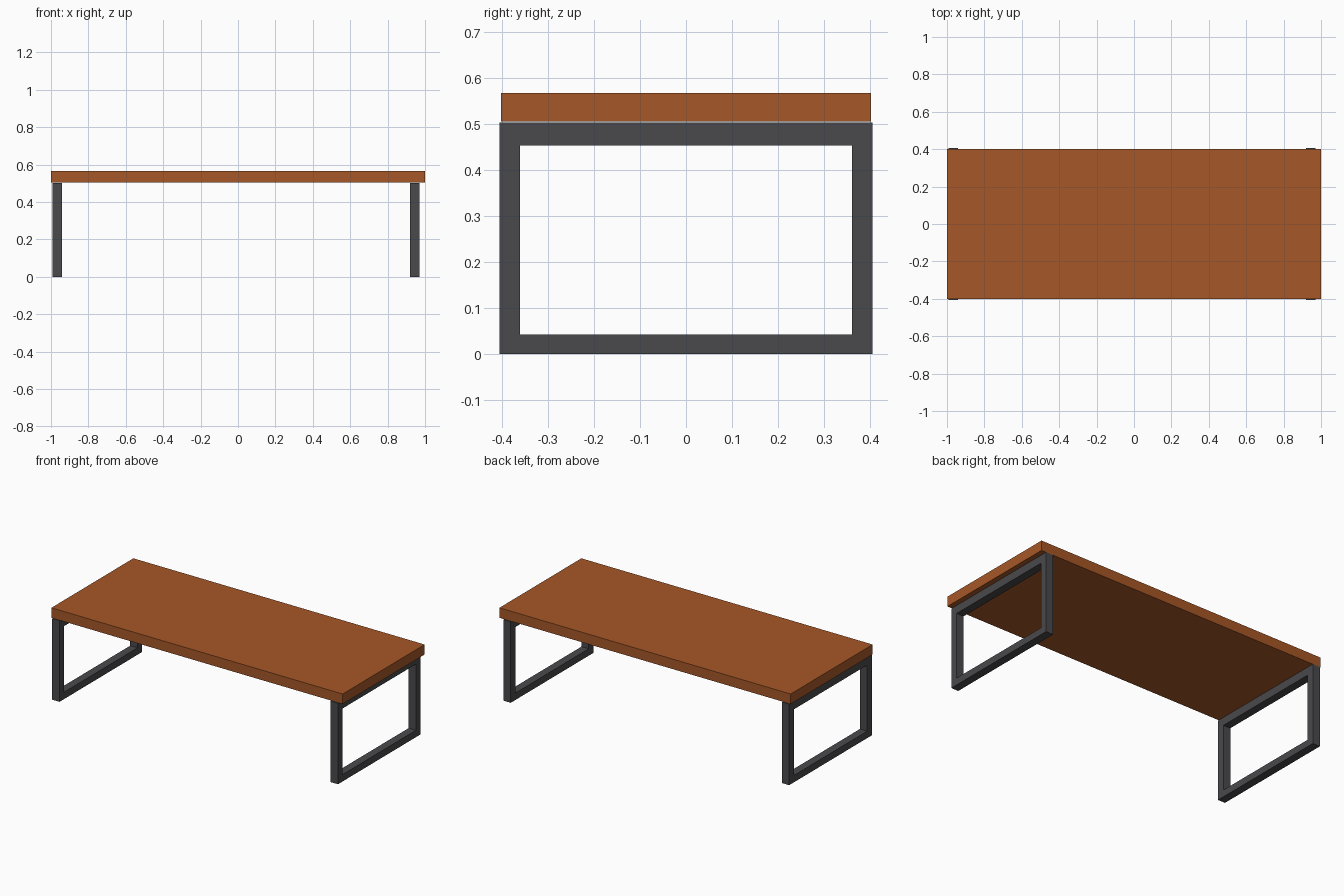
import bpy, bmesh

if "Cube" in bpy.data.objects:
    bpy.data.objects.remove(bpy.data.objects["Cube"])


def material(name, color):
    m = bpy.data.materials.new(name)
    m.diffuse_color = color
    m.use_nodes = True
    m.node_tree.nodes["Principled BSDF"].inputs["Base Color"].default_value = m.diffuse_color
    return m


def add_object(name, bm, mat):
    bmesh.ops.recalc_face_normals(bm, faces=bm.faces)
    me = bpy.data.meshes.new(name)
    bm.to_mesh(me)
    bm.free()
    me.materials.append(mat)
    ob = bpy.data.objects.new(name, me)
    bpy.context.collection.objects.link(ob)
    return ob


wood = material("wood", (0.38, 0.095, 0.02, 1))
metal = material("metal", (0.068, 0.066, 0.072, 1))

# Tabletop slab
bm = bmesh.new()
bmesh.ops.create_cube(bm, size=1)
for v in bm.verts:
    v.co = (v.co.x * 2, v.co.y * 0.804, v.co.z * 0.062 + 0.536)
add_object("tabletop", bm, wood)


# Rectangular leg frame: a flat ring extruded along x
def leg_frame(name, x, width=0.05):
    bm = bmesh.new()
    outer = [(-0.405, 0), (0.405, 0), (0.405, 0.503), (-0.405, 0.503)]
    inner = [(-0.36, 0.043), (0.36, 0.043), (0.36, 0.453), (-0.36, 0.453)]
    o = [bm.verts.new((0, y, z)) for y, z in outer]
    i = [bm.verts.new((0, y, z)) for y, z in inner]
    ring = [bm.faces.new((o[k], o[(k + 1) % 4], i[(k + 1) % 4], i[k])) for k in range(4)]
    ext = bmesh.ops.extrude_face_region(bm, geom=ring, use_keep_orig=True)
    moved = [g for g in ext["geom"] if isinstance(g, bmesh.types.BMVert)]
    bmesh.ops.translate(bm, verts=moved, vec=(width, 0, 0))
    ob = add_object(name, bm, metal)
    ob.location.x = x


leg_frame("left_leg_frame", -0.992)
leg_frame("right_leg_frame", 0.92)
